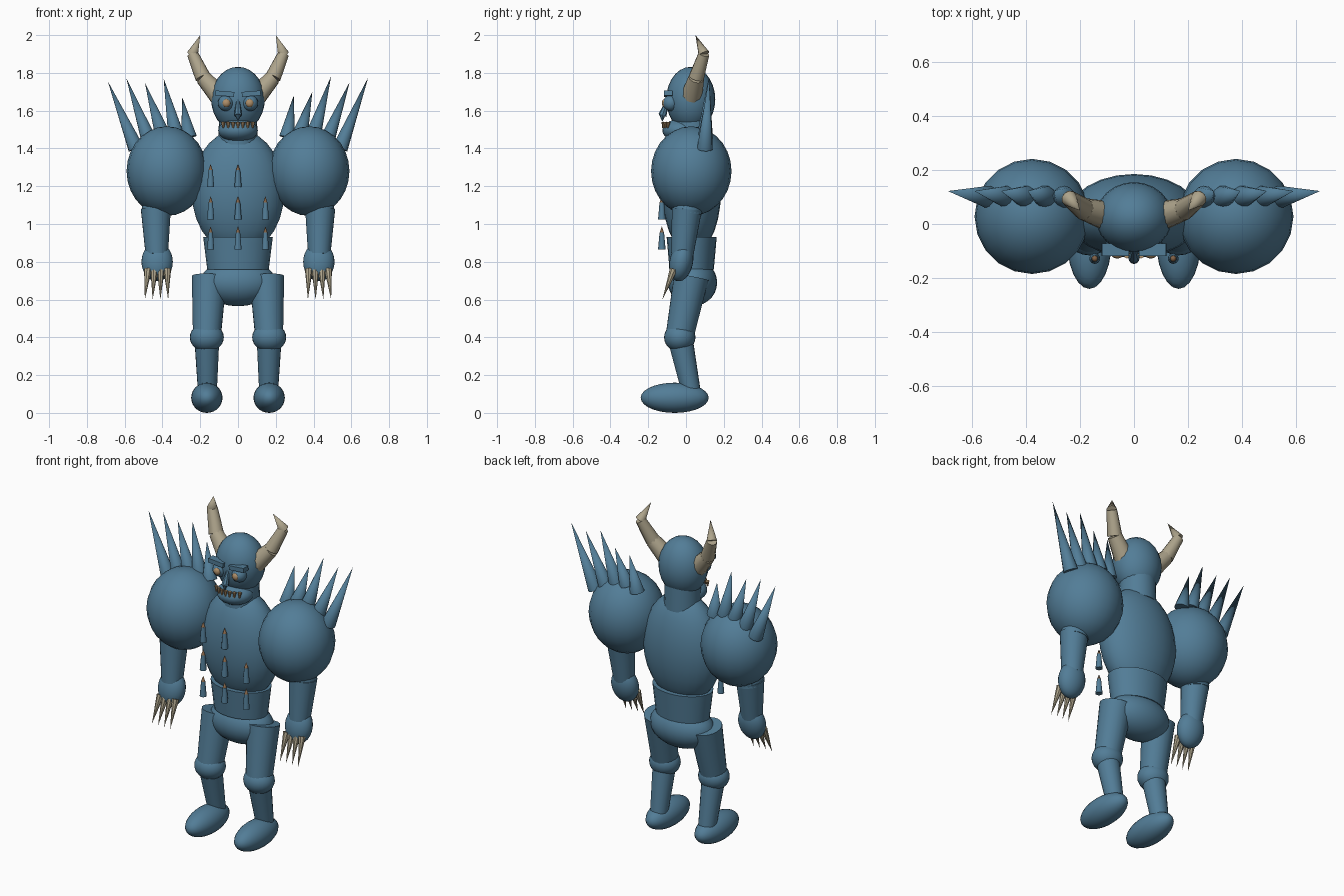
import bpy, bmesh, math
from mathutils import Vector, Matrix

if "Cube" in bpy.data.objects:
    bpy.data.objects.remove(bpy.data.objects["Cube"])


def material(name, rgb):
    m = bpy.data.materials.new(name)
    m.diffuse_color = (*rgb, 1)
    m.use_nodes = True
    m.node_tree.nodes["Principled BSDF"].inputs["Base Color"].default_value = m.diffuse_color
    return m


BLUE = material("steel blue skin", (0.085, 0.205, 0.31))
BONE = material("bone", (0.42, 0.37, 0.26))
TOOTH = material("tan teeth", (0.42, 0.27, 0.14))
BROWN = material("brown stud tip", (0.22, 0.12, 0.06))


def finish(bm, name, mat, angle=40):
    me = bpy.data.meshes.new(name)
    bm.to_mesh(me)
    bm.free()
    me.materials.append(mat)
    ob = bpy.data.objects.new(name, me)
    bpy.context.collection.objects.link(ob)
    bpy.ops.object.select_all(action='DESELECT')
    ob.select_set(True)
    bpy.context.view_layer.objects.active = ob
    bpy.ops.object.shade_smooth_by_angle(angle=math.radians(angle))
    return ob


def ball(name, c, r, mat=BLUE, seg=24, rings=14, tilt=0):
    """Ellipsoid at c with radii r, tilted about x."""
    bm = bmesh.new()
    bmesh.ops.create_uvsphere(bm, u_segments=seg, v_segments=rings, radius=1)
    bm.transform(Matrix.Translation(c) @ Matrix.Rotation(tilt, 4, 'X')
                 @ Matrix.Diagonal((*r, 1)))
    return finish(bm, name, mat)


def cone(name, a, b, ra, rb, mat=BLUE, seg=20, flat=1):
    """Capped frustum from a to b; flat squashes its depth."""
    a, b = Vector(a), Vector(b)
    d = b - a
    bm = bmesh.new()
    bmesh.ops.create_cone(bm, cap_ends=True, segments=seg, radius1=ra,
                          radius2=rb, depth=d.length)
    rot = d.to_track_quat('Z', 'Y').to_matrix().to_4x4()
    bm.transform(Matrix.Translation((a + b) / 2) @ rot
                 @ Matrix.Diagonal((1, flat, 1, 1)))
    return finish(bm, name, mat)


def box(name, c, size, roll=0):
    bm = bmesh.new()
    bmesh.ops.create_cube(bm, size=1)
    bm.transform(Matrix.Translation(c) @ Matrix.Rotation(roll, 4, 'Y')
                 @ Matrix.Diagonal((*size, 1)))
    return finish(bm, name, BLUE)


# torso
ball("chest", (0, 0.03, 1.17), (0.245, 0.155, 0.33))
cone("waist", (0, 0.03, 0.76), (0, 0.03, 0.93), 0.163, 0.184, seg=24, flat=0.72)
ball("pelvis", (0, 0.035, 0.69), (0.2, 0.13, 0.125))
cone("neck", (0, 0.03, 1.42), (0, 0.03, 1.58), 0.105, 0.1)

# head and face
ball("head", (0, 0.025, 1.66), (0.142, 0.13, 0.172))
ball("jaw", (0, -0.025, 1.495), (0.105, 0.1, 0.062))
cone("nose", (0, -0.125, 1.575), (0, -0.095, 1.66), 0.022, 0.008, seg=8)
cone("nose_tip", (0, -0.125, 1.585), (0, -0.125, 1.54), 0.02, 0.0, seg=8)
for i in range(7):
    x = -0.078 + 0.026 * i
    y = -0.118 + 4 * x * x
    cone("tooth", (x, y, 1.54), (x, y - 0.004, 1.508), 0.012, 0.004, TOOTH, 8)

# vertical studs on the front of the chest
for row, z in enumerate((1.195, 1.025, 0.865)):
    for x in (-0.145, 0, 0.145):
        if row == 0 and x > 0:
            continue
        y = -0.128
        cone("chest_stud", (x, y, z), (x, y, z + 0.09), 0.02, 0.012, seg=10)
        cone("chest_stud_tip", (x, y, z + 0.088), (x, y, z + 0.122), 0.012, 0, BROWN, 10)

SPIKE_BASE_Z = (1.46, 1.48, 1.475, 1.44, 1.40)
SPIKE_TIP_Z = {-1: (1.67, 1.77, 1.745, 1.77, 1.755),
               1: (1.68, 1.70, 1.78, 1.75, 1.775)}

for s, side in ((-1, "left"), (1, "right")):
    # eyes and brows
    ball(side + "_eye", (s * 0.065, -0.08, 1.64), (0.042, 0.042, 0.042), seg=16, rings=10)
    ball(side + "_iris", (s * 0.062, -0.112, 1.64), (0.022, 0.016, 0.022), TOOTH, 12, 8)
    box(side + "_brow", (s * 0.07, -0.095, 1.69), (0.1, 0.045, 0.026), s * -0.08)

    # curved horn in three joints
    pts = [(0.10, 0.03, 1.68), (0.185, 0.055, 1.775), (0.24, 0.095, 1.90), (0.2, 0.05, 2.0)]
    rad = [0.056, 0.042, 0.03, 0.0]
    for i in range(3):
        a, b = [(s * p[0], p[1], p[2]) for p in pts[i:i + 2]]
        cone(side + "_horn", a, b, rad[i], rad[i + 1], BONE, 10)

    # shoulder with five spikes
    ball(side + "_shoulder", (s * 0.377, 0.028, 1.28), (0.213, 0.213, 0.237), seg=20, rings=14)
    for i in range(5):
        cone(side + "_shoulder_spike", (s * (0.26 + 0.07 * i), 0.10, SPIKE_BASE_Z[i]),
             (s * (0.295 + 0.0985 * i), 0.122, SPIKE_TIP_Z[s][i]), 0.042, 0, seg=12)

    # arm, hand and claws
    cone(side + "_upper_arm", (s * 0.41, 0.015, 1.25), (s * 0.435, 0.005, 1.05), 0.08, 0.078)
    cone(side + "_forearm", (s * 0.435, 0.005, 1.08), (s * 0.43, -0.02, 0.84), 0.08, 0.06)
    ball(side + "_hand", (s * 0.428, -0.025, 0.80), (0.083, 0.062, 0.105), tilt=-0.2)
    for i in range(4):
        cone(side + "_claw", (s * (0.375 + 0.034 * i), -0.065, 0.76),
             (s * (0.37 + 0.041 * i), -0.125, 0.6), 0.021, 0, BONE, 8)

    # leg and foot
    cone(side + "_thigh", (s * 0.152, 0.028, 0.72), (s * 0.165, -0.035, 0.40), 0.093, 0.074)
    ball(side + "_knee", (s * 0.165, -0.033, 0.40), (0.09, 0.083, 0.077))
    cone(side + "_shin", (s * 0.165, -0.03, 0.39), (s * 0.162, 0.028, 0.11), 0.066, 0.05)
    ball(side + "_foot", (s * 0.165, -0.06, 0.08), (0.083, 0.18, 0.08))
